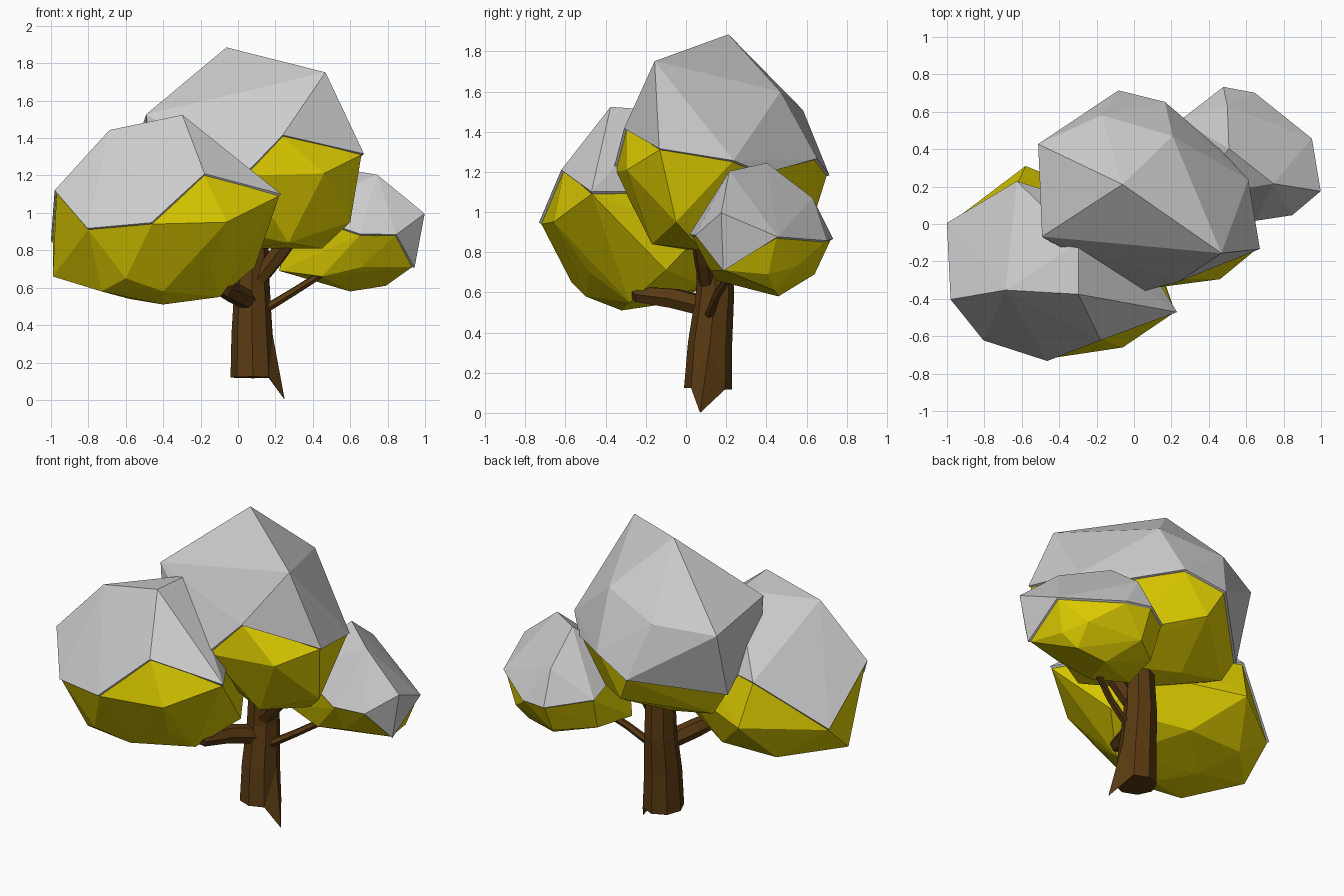
import bpy, bmesh, math
from mathutils import Vector

if "Cube" in bpy.data.objects:
    bpy.data.objects.remove(bpy.data.objects["Cube"])


def material(name, color):
    m = bpy.data.materials.new(name)
    m.diffuse_color = color
    m.use_nodes = True
    m.node_tree.nodes["Principled BSDF"].inputs["Base Color"].default_value = m.diffuse_color
    return m


YELLOW = material("leaf_yellow", (0.72, 0.60, 0.0, 1))
BROWN = material("bark_brown", (0.10, 0.042, 0.006, 1))


def finish(bm, name, mat=None):
    bmesh.ops.recalc_face_normals(bm, faces=bm.faces)
    me = bpy.data.meshes.new(name)
    bm.to_mesh(me)
    bm.free()
    ob = bpy.data.objects.new(name, me)
    bpy.context.collection.objects.link(ob)
    if mat:
        me.materials.append(mat)
    return ob


def near(v, p):
    return (v.co - Vector(p)).length < 1e-4


def hull(upper, lower, flips):
    """Faceted clump; flips lists ridges to turn into shallow valleys.
    Returns the bmesh and the faces made of upper points only."""
    bm = bmesh.new()
    for p in upper + lower:
        bm.verts.new(p)
    bmesh.ops.convex_hull(bm, input=bm.verts)
    loose = [v for v in bm.verts if not v.link_faces]
    bmesh.ops.delete(bm, geom=loose, context='VERTS')
    for a, b in flips:
        for e in list(bm.edges):
            v, w = e.verts
            if (near(v, a) and near(w, b)) or (near(v, b) and near(w, a)):
                bmesh.utils.edge_rotate(e)
                break
    is_low = lambda v: any(near(v, p) for p in lower)
    caps = [f for f in bm.faces if not any(is_low(v) for v in f.verts)]
    return bm, caps


def clump(name, upper, lower, flips=()):
    # yellow leaf body
    bm, _ = hull(upper, lower, flips)
    finish(bm, name + "_leaves", YELLOW)
    # grey cap, a thin shell over the upper faces
    bm, caps = hull(upper, lower, flips)
    keep = set(caps)
    bmesh.ops.delete(bm, geom=[f for f in bm.faces if f not in keep], context='FACES')
    cap = finish(bm, name + "_cap")
    mod = cap.modifiers.new("thickness", 'SOLIDIFY')
    mod.thickness = 0.03
    mod.offset = 0.0


def limb(name, path, sides, tip=None):
    """Faceted tube through (x, y, z, radius) stations; tip pulls one base vertex out."""
    bm = bmesh.new()
    pts = [Vector(p[:3]) for p in path]
    axis = (pts[-1] - pts[0]).normalized()
    u = Vector((1, 0, 0)) if axis.z > 0.8 else axis.cross(Vector((0, 0, 1))).normalized()
    v = axis.cross(u).normalized()
    u = v.cross(axis)
    rings = []
    for c, p in zip(pts, path):
        ring = []
        for i in range(sides):
            a = 2 * math.pi * i / sides
            ring.append(bm.verts.new(c + p[3] * (math.cos(a) * u + math.sin(a) * v)))
        rings.append(ring)
    for r0, r1 in zip(rings, rings[1:]):
        for i in range(sides):
            j = (i + 1) % sides
            bm.faces.new((r0[i], r0[j], r1[j], r1[i]))
    bm.faces.new(rings[0])
    bm.faces.new(rings[-1])
    if tip:
        rings[0][0].co = tip
        bmesh.ops.triangulate(bm, faces=[f for f in bm.faces if rings[0][0] in f.verts])
    return finish(bm, name, BROWN)


# large clump at the front left
clump("left_clump",
      [(-.97, -.40, 1.11), (-.80, -.61, .91), (-.46, -.72, .94), (-.18, -.61, 1.20),
       (.22, -.47, 1.09), (-.68, -.35, 1.43), (-.30, -.37, 1.51), (-.30, -.10, 1.49),
       (-.02, -.30, 1.17), (-.99, 0, .84), (-.62, .22, 1.12), (-.1, .05, 1.1)],
      [(-.06, -.66, .95), (-.99, -.2, .66), (-.73, -.45, .58), (-.60, -.57, .65),
       (-.40, -.32, .51), (-.15, -.48, .70), (-.10, -.28, .55), (.09, -.10, .71),
       (-.58, .31, .86), (-.33, .11, .63), (-.58, -.12, .54), (-.40, -.50, .58),
       (-.7, .1, .63), (0, .08, .9)])

# tallest clump in the middle
clump("top_clump",
      [(-.06, .21, 1.87), (.46, -.15, 1.74), (-.48, -.06, 1.52), (.24, -.295, 1.41),
       (.66, -.13, 1.31), (-.50, .42, 1.46), (-.17, .57, 1.50), (.20, .46, 1.59),
       (-.08, .70, 1.18), (.16, .64, 1.26), (.60, .23, 1.25), (.46, .38, 1.19),
       (-.49, .30, 1.05), (-.45, -.08, 1.3), (.04, -.35, 1.20)],
      [(.46, -.295, 1.21), (.60, -.05, .95), (.27, -.17, .84),
       (.45, .08, .81), (.05, .02, .81), (-.10, .30, .84), (.38, .32, .92),
       (0, .65, 1.02), (-.40, .30, .90), (-.28, 0, .95)],
      [((.46, -.15, 1.74), (.46, -.295, 1.21))])

# small clump at the back right
clump("right_clump",
      [(.51, .40, 1.23), (.74, .22, 1.19), (.985, .18, .99), (.94, .45, .87),
       (.93, .19, .71), (.84, .06, .88), (.65, .03, .88), (.50, .62, 1.06),
       (.48, .72, .86), (.64, .69, .85), (.26, .55, .90), (.3, .15, 1.0)],
      [(.88, .41, .69), (.79, .44, .61), (.60, .46, .58), (.66, .12, .71),
       (.45, .15, .66), (.22, .22, .69), (.28, .48, .70), (.48, .64, .69),
       (.80, .55, .73)],
      [((.985, .18, .99), (.88, .41, .69))])

# trunk with one root reaching the ground
limb("trunk", [(.08, .11, .12, .12), (.075, .12, .35, .11), (.075, .145, .6, .095),
               (.08, .14, .95, .08)], 8, tip=(.25, .07, 0))
# branches into the clumps
limb("left_branch", [(.06, .10, .53, .055), (-.02, -.06, .57, .055),
                     (-.07, -.23, .59, .045), (-.2, -.32, .66, .04)], 6)
limb("right_branch", [(.12, .11, .47, .025), (.30, .15, .58, .022), (.52, .24, .72, .02)], 6)
limb("upper_branch", [(.09, .11, .62, .045), (.20, .09, .76, .05), (.30, .07, .90, .05)], 6)
